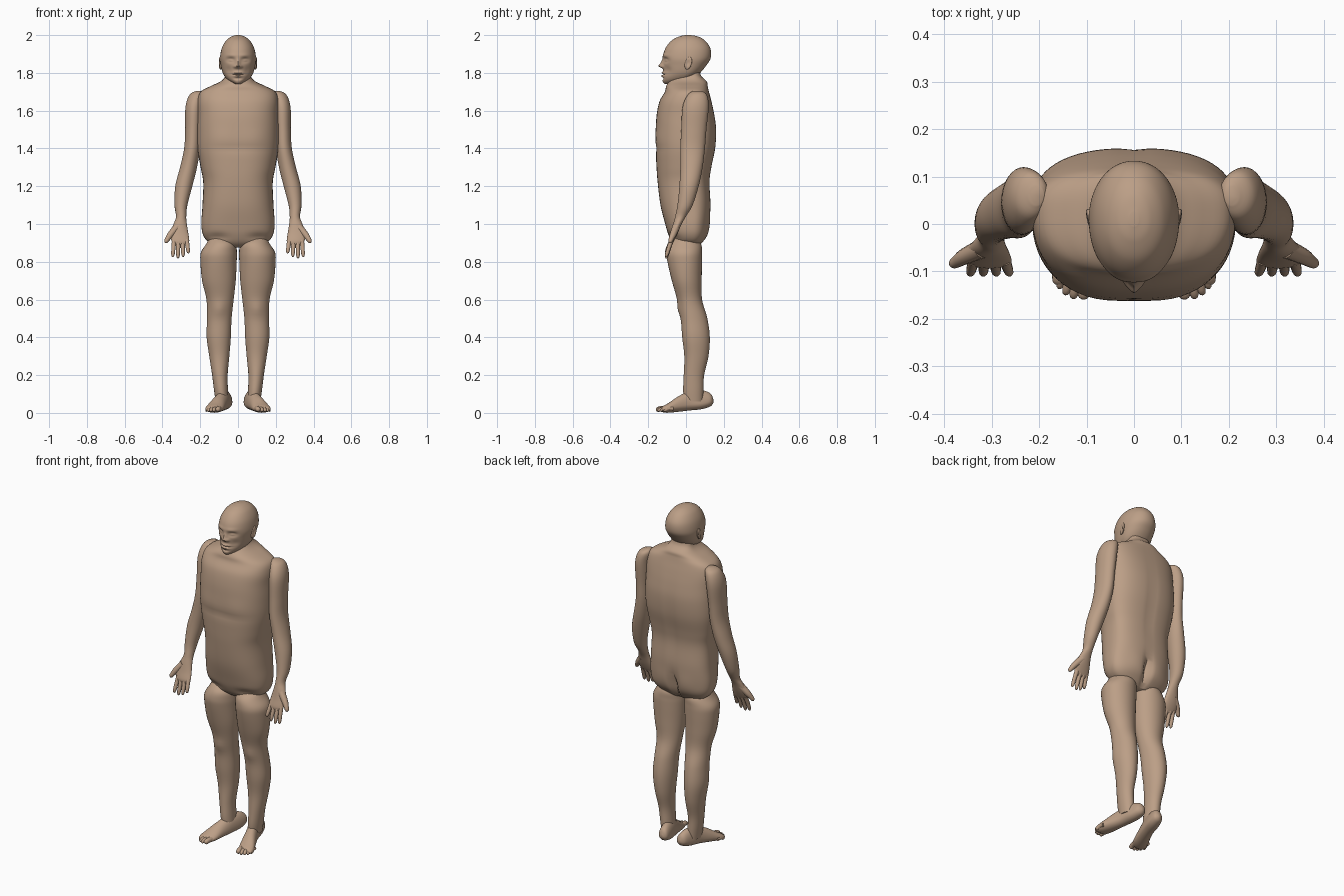
import bpy, bmesh, math
from mathutils import Vector

skin = bpy.data.materials.new("skin_tan")
skin.diffuse_color = (0.50, 0.345, 0.24, 1)


def finish(name, bm, mirror):
    bmesh.ops.recalc_face_normals(bm, faces=bm.faces)
    me = bpy.data.meshes.new(name)
    bm.to_mesh(me)
    bm.free()
    ob = bpy.data.objects.new(name, me)
    bpy.context.collection.objects.link(ob)
    me.materials.append(skin)
    if mirror:
        ob.modifiers.new("mirror", 'MIRROR').use_mirror_merge = False
    bpy.ops.object.select_all(action='DESELECT')
    ob.select_set(True)
    bpy.context.view_layer.objects.active = ob
    bpy.ops.object.shade_smooth_by_angle(angle=math.radians(50))
    return ob


def spline(st, steps):
    """Catmull-Rom interpolation of whole section tuples."""
    out = []
    for i in range(len(st) - 1):
        a, b, c, d = st[max(i - 1, 0)], st[i], st[i + 1], st[min(i + 2, len(st) - 1)]
        for k in range(steps):
            t = k / steps
            out.append([0.5 * (2 * q + (r - p) * t + (2 * p - 5 * q + 4 * r - s) * t * t
                               + (3 * q - p - 3 * r + s) * t ** 3)
                        for p, q, r, s in zip(a, b, c, d)])
    return out + [list(st[-1])]


def skin_rings(bm, rings):
    rows = [[bm.verts.new(p) for p in ring] for ring in rings]
    n = len(rows[0])
    for a, b in zip(rows, rows[1:]):
        for j in range(n):
            bm.faces.new((a[j], a[(j + 1) % n], b[(j + 1) % n], b[j]))
    bm.faces.new(rows[0])
    bm.faces.new(rows[-1])


def loft(name, stations, axis='z', seg=32, steps=5, power=2.0, bumps=(), mirror=False):
    """Sections are (x, y, z, half width, extent to -y or -z, extent to +y or +z).
    Bumps are (x, z, size x, size z, shift in y, side)."""
    rings = []
    for x, y, z, rx, lo, hi in spline(stations, steps):
        ring = []
        for j in range(seg):
            a = 2 * math.pi * j / seg
            c, s = math.cos(a), math.sin(a)
            u = math.copysign(abs(c) ** (2 / power), c) * max(rx, 0.001)
            v = math.copysign(abs(s) ** (2 / power), s) * max(hi if s > 0 else lo, 0.001)
            p = Vector((x + u, y + v, z)) if axis == 'z' else Vector((x + u, y, z + v))
            for bx, bz, sx, sz, d, side in bumps:
                if s * side > 0:
                    for m in ({bx, -bx}):
                        e = ((x + u - m) / sx) ** 2 + ((z - bz) / sz) ** 2
                        p.y += d * math.exp(-e) * min(1, abs(s) * 2)
            ring.append(p)
        rings.append(ring)
    bm = bmesh.new()
    skin_rings(bm, rings)
    return finish(name, bm, mirror)


def digit(name, pts, r0, r1, seg=12):
    """Rounded tapering tube for fingers and toes."""
    path = spline(pts, 5)
    n = len(path)
    rings = []
    for i, p in enumerate(path):
        d = Vector(path[min(i + 1, n - 1)]) - Vector(path[max(i - 1, 0)])
        q = d.to_track_quat('Z', 'Y')
        r = r0 + (r1 - r0) * i / (n - 1)
        if i >= n - 3:
            r *= (0.93, 0.75, 0.3)[i - n + 3]
        rings.append([Vector(p) + q @ Vector((r * math.cos(2 * math.pi * j / seg),
                                              r * math.sin(2 * math.pi * j / seg), 0))
                      for j in range(seg)])
    bm = bmesh.new()
    skin_rings(bm, rings)
    return finish(name, bm, True)


def body(front_back):
    """(z, half width, front y, back y) to a centred section."""
    return [(0, 0.03, z, w, 0.03 - f, b - 0.03) for z, w, f, b in front_back]


# torso with neck, shoulders, hips and buttocks
loft("torso", body([
    (1.83, .060, -.04, .07), (1.785, .066, -.06, .08), (1.755, .092, -.09, .11),
    (1.73, .145, -.105, .115), (1.70, .198, -.112, .122), (1.65, .214, -.14, .135),
    (1.58, .214, -.155, .150), (1.5, .216, -.16, .16), (1.4, .214, -.16, .155),
    (1.3, .198, -.156, .135), (1.22, .184, -.15, .125), (1.1, .188, -.135, .130),
    (1.0, .194, -.11, .120), (.94, .184, -.092, .110), (.90, .150, -.07, .085),
    (.875, .08, -.04, .06)]),
    seg=64, power=2.5, bumps=[
        (0, .96, .018, .07, -.035, 1), (.07, .99, .06, .06, .008, 1),
        (0, 1.35, .02, .22, -.006, 1), (.09, 1.45, .07, .05, -.004, -1),
        (0, 1.40, .15, .02, .005, -1), (.11, .93, .05, .02, .012, -1)])

# head with sockets, brow, nose, lips and chin shaped into it
loft("head", [
    (0, .01, 2.0, .01, .015, .015), (0, .01, 1.992, .036, .048, .055),
    (0, .01, 1.97, .064, .088, .092), (0, .01, 1.93, .086, .119, .119),
    (0, .01, 1.88, .095, .133, .121), (0, .01, 1.84, .091, .131, .098),
    (0, .0, 1.80, .081, .120, .075), (0, -.02, 1.77, .062, .104, .060),
    (0, -.04, 1.752, .040, .082, .045), (0, -.06, 1.74, .015, .052, .02)],
    seg=96, steps=9, power=2.1, bumps=[
        (.038, 1.868, .022, .013, .016, -1), (.038, 1.866, .013, .006, -.009, -1),
        (.035, 1.893, .028, .009, -.004, -1), (0, 1.850, .010, .020, -.012, -1),
        (0, 1.836, .013, .010, -.018, -1), (.016, 1.833, .008, .008, -.010, -1),
        (0, 1.800, .026, .006, -.010, -1), (0, 1.784, .022, .006, -.010, -1),
        (0, 1.792, .028, .003, .007, -1), (0, 1.770, .020, .006, .006, -1),
        (.05, 1.815, .018, .02, .006, -1)])

# ears: outer rim and hollowed inside
bm = bmesh.new()
bmesh.ops.create_uvsphere(bm, u_segments=20, v_segments=14, radius=1)
for v in bm.verts:
    dish = 0.9 * math.exp(-(v.co.y ** 2 + v.co.z ** 2) * 4) if v.co.x > 0 else 0
    v.co = Vector((.093 + (v.co.x - dish) * .010 + v.co.y * .004,
                   .012 + v.co.y * .019 + v.co.z * .006, 1.852 + v.co.z * .034))
finish("ear", bm, True)

# arm and palm in one sweep
loft("arm", [
    (.205, .06, 1.705, .015, .02, .02), (.218, .06, 1.685, .038, .05, .05),
    (.233, .05, 1.62, .045, .068, .070), (.238, .04, 1.5, .042, .065, .068),
    (.243, .035, 1.4, .042, .065, .065), (.262, .03, 1.3, .045, .060, .058),
    (.287, .015, 1.2, .045, .050, .052), (.302, -.005, 1.1, .034, .040, .040),
    (.301, -.028, 1.04, .027, .029, .028), (.306, -.045, 1.0, .035, .023, .022),
    (.311, -.062, .95, .048, .019, .018), (.305, -.078, .91, .047, .015, .014),
    (.304, -.084, .892, .038, .008, .008)], seg=32, mirror=True)

# fingers and thumb
for name, bx, tx, tz in (("index_finger", .338, .346, .825), ("middle_finger", .316, .318, .818),
                         ("ring_finger", .294, .290, .826), ("little_finger", .272, .262, .845)):
    digit(name, [(bx, -.076, .915), ((bx + tx) / 2, -.092, (tz + .915) / 2), (tx, -.106, tz)],
          .0125, .0095)
digit("thumb", [(.322, -.052, .985), (.356, -.068, .945), (.372, -.078, .922), (.385, -.086, .900)],
      .021, .010)

# legs from groin to ankle
loft("leg", [
    (.095, 0, .93, .055, .05, .05), (.090, 0, .895, .078, .090, .080),
    (.101, 0, .85, .095, .103, .085), (.103, 0, .8, .096, .098, .085),
    (.101, 0, .7, .089, .075, .083), (.095, .015, .6, .072, .062, .070),
    (.099, .03, .5, .065, .058, .083), (.102, .04, .4, .064, .060, .086),
    (.099, .045, .3, .053, .054, .074), (.096, .04, .2, .041, .052, .056),
    (.090, .04, .12, .037, .055, .052), (.084, .04, .06, .034, .05, .05)],
    seg=36, mirror=True, bumps=[(.10, .55, .035, .035, -.008, -1)])

# feet, turned outward
loft("foot", [
    (.058, .145, .062, .008, .008, .010), (.060, .130, .062, .028, .027, .040),
    (.068, .085, .050, .036, .030, .070), (.083, .02, .045, .037, .032, .070),
    (.104, -.04, .036, .042, .030, .052), (.122, -.09, .026, .047, .025, .028),
    (.130, -.118, .020, .042, .018, .018), (.132, -.128, .018, .034, .010, .010)],
    axis='y', seg=28, mirror=True)

# toes
for i, (bx, tx, ty, r) in enumerate(((.100, .108, -.158, .015), (.119, .129, -.157, .011),
                                     (.133, .145, -.149, .0105), (.146, .158, -.136, .010),
                                     (.157, .167, -.118, .010))):
    by = ty + .05
    digit("toe_%d" % (i + 1), [(bx, by, .022), ((bx + tx) / 2, by - .027, .022), (tx, ty, r - .001)],
          r, r * .85)
